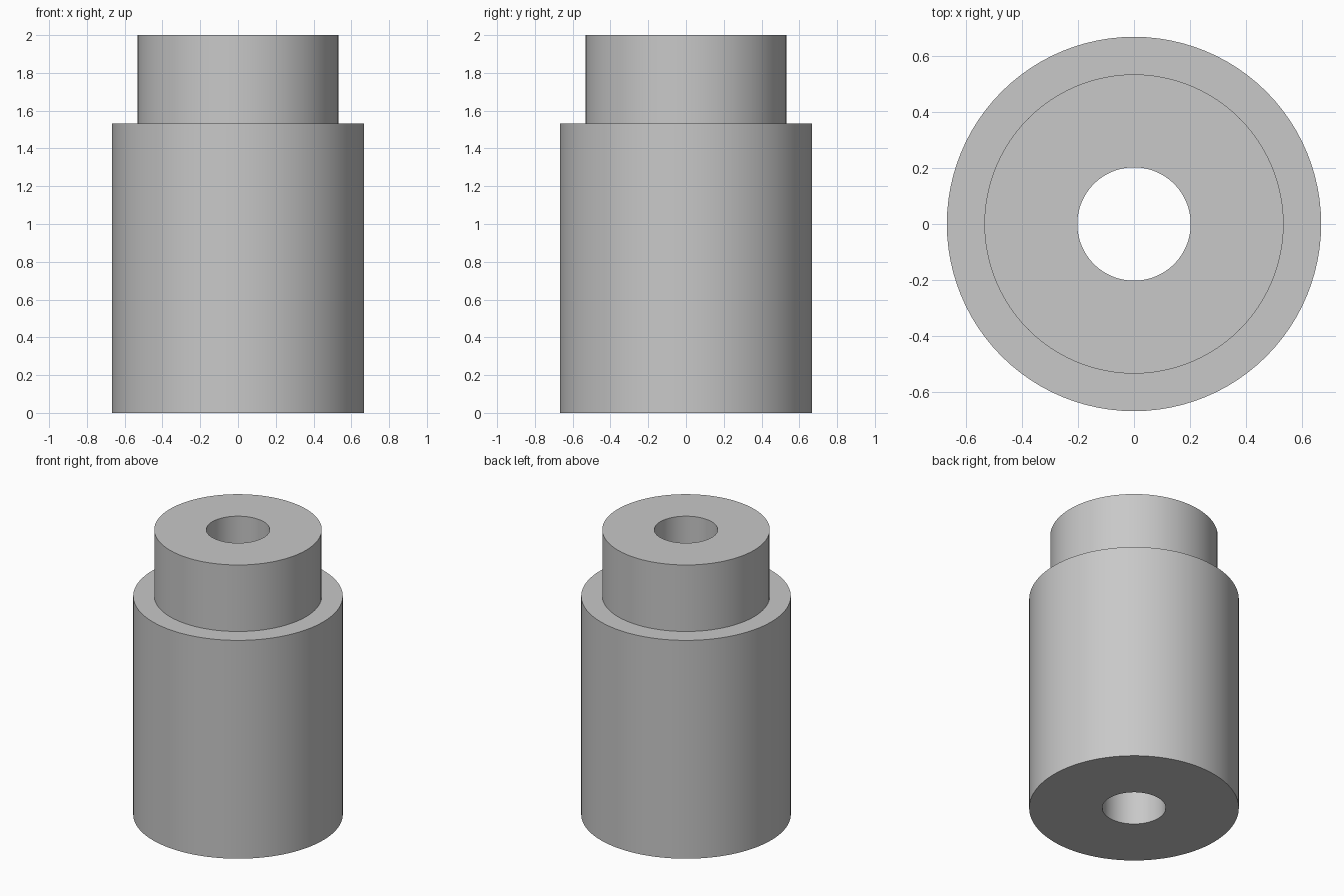
import bpy
import bmesh
from math import cos, sin, tau

if "Cube" in bpy.data.objects:
    bpy.data.objects.remove(bpy.data.objects["Cube"], do_unlink=True)

SIDES = 96
GREY = (0.58, 0.58, 0.58, 1.0)

# Plain grey material
grey = bpy.data.materials.new("plain_grey")
grey.use_nodes = True
grey.diffuse_color = GREY
grey.node_tree.nodes["Principled BSDF"].inputs["Base Color"].default_value = GREY


def lathe(name, profile, material):
    """Turn a closed (radius, height) profile around the z axis."""
    bm = bmesh.new()
    rings = [[bm.verts.new((r * cos(tau * i / SIDES), r * sin(tau * i / SIDES), z))
              for i in range(SIDES)] for r, z in profile]
    for a, b in zip(rings, rings[1:] + rings[:1]):
        for i in range(SIDES):
            j = (i + 1) % SIDES
            bm.faces.new((a[i], a[j], b[j], b[i]))
    bmesh.ops.recalc_face_normals(bm, faces=bm.faces)
    mesh = bpy.data.meshes.new(name)
    bm.to_mesh(mesh)
    bm.free()
    mesh.materials.append(material)
    obj = bpy.data.objects.new(name, mesh)
    bpy.context.collection.objects.link(obj)
    bpy.ops.object.select_all(action="DESELECT")
    obj.select_set(True)
    bpy.context.view_layer.objects.active = obj
    bpy.ops.object.shade_smooth_by_angle()
    return obj


# Stepped bushing: wide body, narrower neck, straight bore right through
BORE, NECK, BODY = 0.202, 0.533, 0.667
STEP, TOP = 1.533, 2.0
lathe("stepped_bushing",
      [(BORE, 0), (BODY, 0), (BODY, STEP), (NECK, STEP), (NECK, TOP), (BORE, TOP)],
      grey)
